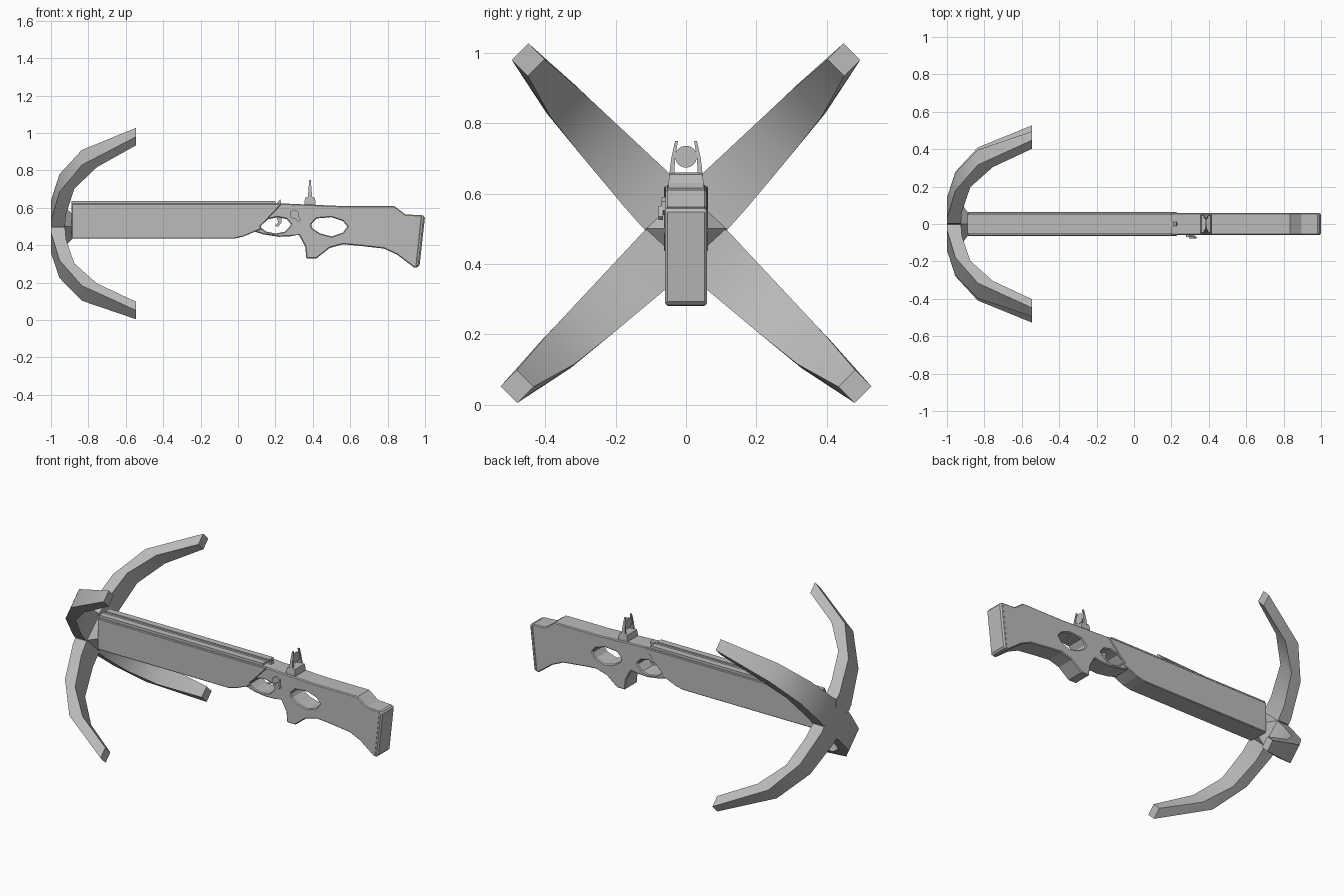
import bpy, bmesh, math
from mathutils import Vector

if "Cube" in bpy.data.objects:
    bpy.data.objects.remove(bpy.data.objects["Cube"])

grey = bpy.data.materials.new("plain_grey")
grey.use_nodes = True
GREY = (0.5, 0.5, 0.5, 1)
grey.diffuse_color = GREY
grey.node_tree.nodes["Principled BSDF"].inputs["Base Color"].default_value = GREY


def finish(name, bm):
    bmesh.ops.recalc_face_normals(bm, faces=bm.faces)
    mesh = bpy.data.meshes.new(name)
    bm.to_mesh(mesh)
    bm.free()
    obj = bpy.data.objects.new(name, mesh)
    bpy.context.collection.objects.link(obj)
    mesh.materials.append(grey)
    return obj


def prism(name, outline, y0, y1):
    """Extrude an x-z outline from y0 to y1."""
    bm = bmesh.new()
    face = bm.faces.new([bm.verts.new((x, y0, z)) for x, z in outline])
    ext = bmesh.ops.extrude_face_region(bm, geom=[face])["geom"]
    moved = [v for v in ext if isinstance(v, bmesh.types.BMVert)]
    bmesh.ops.translate(bm, vec=(0, y1 - y0, 0), verts=moved)
    return finish(name, bm)


def box(name, x0, x1, y0, y1, z0, z1):
    return prism(name, [(x0, z0), (x1, z0), (x1, z1), (x0, z1)], y0, y1)


def bevel(obj, width):
    mod = obj.modifiers.new("bevel", "BEVEL")
    mod.width = width
    mod.segments = 1
    mod.limit_method = "ANGLE"
    mod.angle_limit = math.radians(50)


def loft(name, rings, close_ends=True):
    bm = bmesh.new()
    loops = [[bm.verts.new(p) for p in ring] for ring in rings]
    for a, b in zip(loops, loops[1:]):
        n = len(a)
        for i in range(n):
            bm.faces.new((a[i], a[(i + 1) % n], b[(i + 1) % n], b[i]))
    if close_ends:
        bm.faces.new(loops[0])
        bm.faces.new(loops[-1])
    return finish(name, bm)


# Bow limbs: outer x, outer reach, inner x, inner reach, low and high edge
HUB_Z = 0.5
stations = [
    (-1.0, 0.0, -0.93, 0.0, -0.003, 0.003),
    (-1.0, 0.085, -0.925, 0.085, -0.085, 0.08),
    (-1.0, 0.12, -0.92, 0.17, -0.08, 0.077),
    (-0.955, 0.324, -0.875, 0.35, -0.064, 0.071),
    (-0.835, 0.513, -0.755, 0.496, -0.048, 0.066),
    (-0.545, 0.69, -0.545, 0.625, -0.011, 0.056),
]


def limb(name, side, upper):
    def place(x, reach, across):
        a = (reach - across) * math.sqrt(0.5)
        b = (reach + across) * math.sqrt(0.5)
        y, z = (a, b) if upper else (b, -a)
        return (x, side * y, HUB_Z + z)
    rings = [[place(xo, uo, lo), place(xo, uo, hi),
              place(xi, ui, hi), place(xi, ui, lo)]
             for xo, uo, xi, ui, lo, hi in stations]
    obj = loft(name, rings)
    bpy.context.view_layer.objects.active = obj
    bpy.ops.object.select_all(action="DESELECT")
    obj.select_set(True)
    bpy.ops.object.shade_smooth_by_angle(angle=math.radians(35))


for side, word in ((1, "left"), (-1, "right")):
    limb("upper_" + word + "_limb", side, True)
    limb("lower_" + word + "_limb", side, False)


# Hub wedge joining the limbs to the fore stock
def diamond(x, ry, rz):
    return [(x, ry, HUB_Z), (x, 0, HUB_Z + rz), (x, -ry, HUB_Z), (x, 0, HUB_Z - rz)]


loft("bow_hub", [diamond(-0.93, 0.12, 0.11), diamond(-0.88, 0.05, 0.06)])

# Fore stock with its slanted rear end, and the bolt rail on top
fore = prism("fore_stock", [(-0.89, 0.435), (-0.02, 0.435), (0.03, 0.447),
             (0.12, 0.485), (0.13, 0.51), (0.235, 0.622), (-0.89, 0.622)], -0.063, 0.063)
bevel(fore, 0.004)
for s, word in ((1, "left"), (-1, "right")):
    ya, yb = sorted((s * 0.012, s * 0.05))
    box("bolt_rail_" + word, -0.89, 0.2, ya, yb, 0.615, 0.637)
box("bolt_rail_floor", -0.89, 0.2, -0.02, 0.02, 0.615, 0.629)
prism("bolt_catch", [(0.2, 0.61), (0.23, 0.61), (0.228, 0.645), (0.215, 0.635)], -0.01, 0.01)

# Rear stock with trigger opening and thumb hole
stock = prism("rear_stock", [
    (0.08, 0.475), (0.14, 0.457), (0.22, 0.445), (0.28, 0.448), (0.325, 0.456),
    (0.35, 0.41), (0.36, 0.39), (0.365, 0.33), (0.42, 0.33), (0.49, 0.385),
    (0.56, 0.405), (0.64, 0.398), (0.78, 0.382), (0.85, 0.35), (0.94, 0.282),
    (0.955, 0.28), (0.985, 0.56), (0.895, 0.565), (0.835, 0.61), (0.55, 0.61),
    (0.2, 0.625), (0.1, 0.55)], -0.058, 0.058)
holes = {
    "trigger_cutter": [(0.118, 0.5), (0.16, 0.538), (0.21, 0.55), (0.26, 0.54),
                       (0.285, 0.51), (0.25, 0.472), (0.2, 0.463), (0.15, 0.473)],
    "thumb_cutter": [(0.39, 0.51), (0.42, 0.543), (0.5, 0.55), (0.56, 0.53),
                     (0.585, 0.5), (0.56, 0.467), (0.5, 0.447), (0.44, 0.463), (0.4, 0.488)],
}
for name, outline in holes.items():
    cutter = prism(name, outline, -0.2, 0.2)
    cutter.hide_render = True
    cutter.hide_set(True)
    for target in (stock, fore):
        if target is fore and name == "thumb_cutter":
            continue
        cut = target.modifiers.new(name, "BOOLEAN")
        cut.object = cutter
        cut.solver = "EXACT"
bevel(stock, 0.005)
fore.modifiers.move(0, len(fore.modifiers) - 1)

# Butt plate
plate = prism("butt_plate", [(0.945, 0.28), (0.97, 0.285), (1.0, 0.555), (0.975, 0.562)],
              -0.06, 0.06)
bevel(plate, 0.008)

# Trigger
prism("trigger", [(0.205, 0.56), (0.235, 0.56), (0.232, 0.52), (0.215, 0.5),
                  (0.198, 0.503), (0.215, 0.52)], -0.012, 0.012)

# Safety lever on the right side
knob = [(0.3 + 0.026 * math.cos(math.radians(60 * i + 30)),
         0.565 + 0.026 * math.sin(math.radians(60 * i + 30))) for i in range(6)]
prism("safety_knob", knob, -0.07, -0.05)
prism("safety_lever", [(0.295, 0.555), (0.325, 0.525), (0.335, 0.535), (0.32, 0.565)],
      -0.078, -0.066)


# Rear sight: stepped base, two leaning prongs and a round bead
def slab(x, ry, z):
    return [(0.385 - x, -ry, z), (0.385 + x, -ry, z), (0.385 + x, ry, z), (0.385 - x, ry, z)]


loft("sight_base", [slab(0.03, 0.05, 0.6), slab(0.03, 0.05, 0.63),
                    slab(0.025, 0.047, 0.655), slab(0.008, 0.045, 0.66)])
for s, word in ((1, "left"), (-1, "right")):
    rings = []
    for z, inner, outer, half in ((0.65, 0.034, 0.048, 0.012), (0.7, 0.031, 0.042, 0.008),
                                  (0.75, 0.023, 0.031, 0.004)):
        rings.append([(0.385 - half, s * inner, z), (0.385 + half, s * inner, z),
                      (0.385 + half, s * outer, z), (0.385 - half, s * outer, z)])
    loft("sight_prong_" + word, rings)
bm = bmesh.new()
bmesh.ops.create_cone(bm, cap_ends=True, segments=24, radius1=0.031, radius2=0.031, depth=0.008)
for v in bm.verts:
    v.co = Vector((0.385 + v.co.z, v.co.x, 0.705 + v.co.y))
finish("sight_bead", bm)
